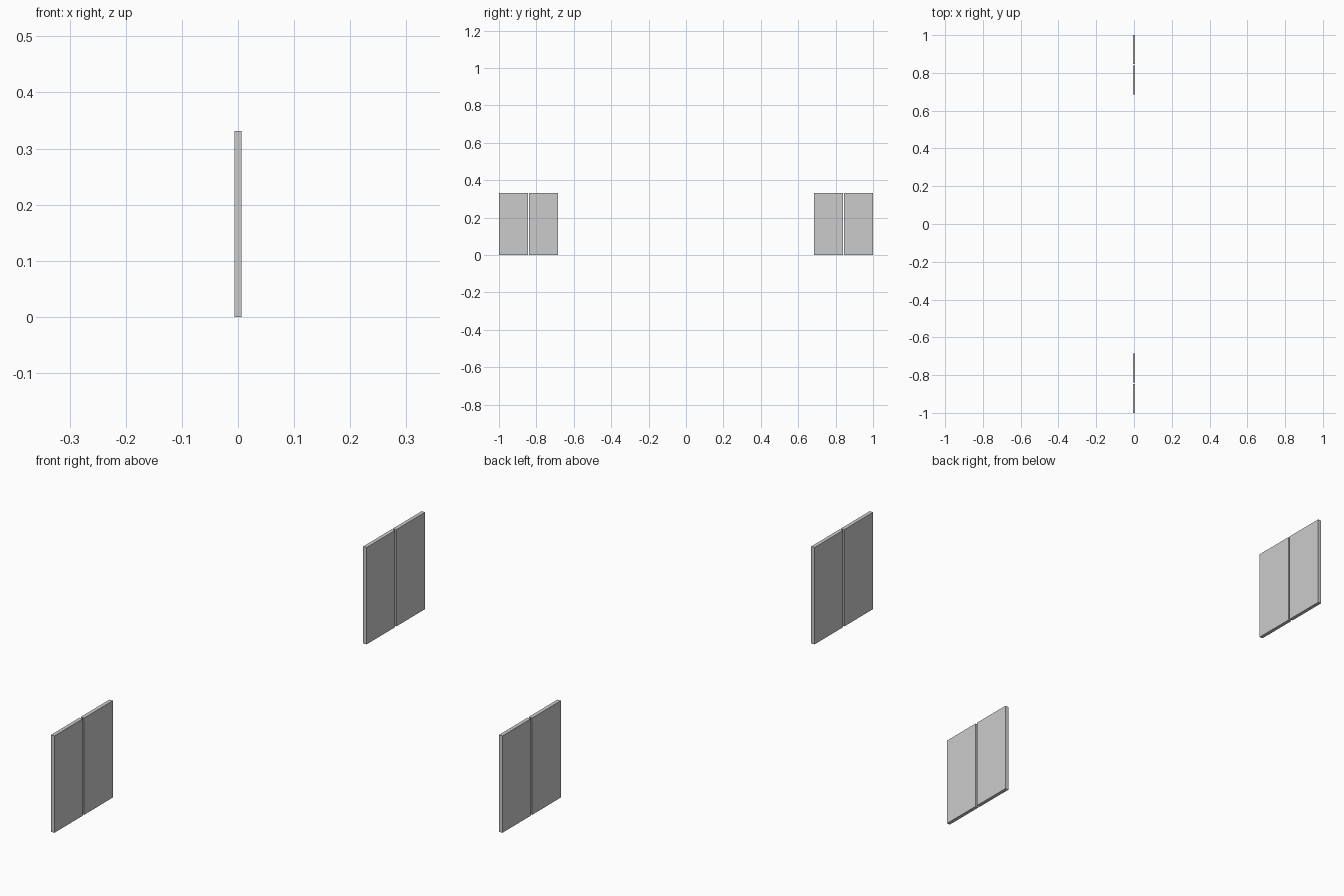
import bpy

if "Cube" in bpy.data.objects:
    bpy.data.objects.remove(bpy.data.objects["Cube"])

THICK, HEIGHT = 0.013, 0.331
INNER, OUTER, GAP = 0.685, 1.0, 0.007
WIDTH = (OUTER - INNER - GAP) / 2


def panel(name, y):
    bpy.ops.mesh.primitive_cube_add(size=1, location=(0, y, HEIGHT / 2))
    ob = bpy.context.object
    ob.name = name
    ob.scale = (THICK, WIDTH, HEIGHT)
    bpy.ops.object.transform_apply(location=False, rotation=False, scale=True)


# Two pairs of upright panels, each pair split by a narrow gap
for side, label in ((-1, "front"), (1, "back")):
    panel(label + "_inner_panel", side * (INNER + WIDTH / 2))
    panel(label + "_outer_panel", side * (OUTER - WIDTH / 2))
